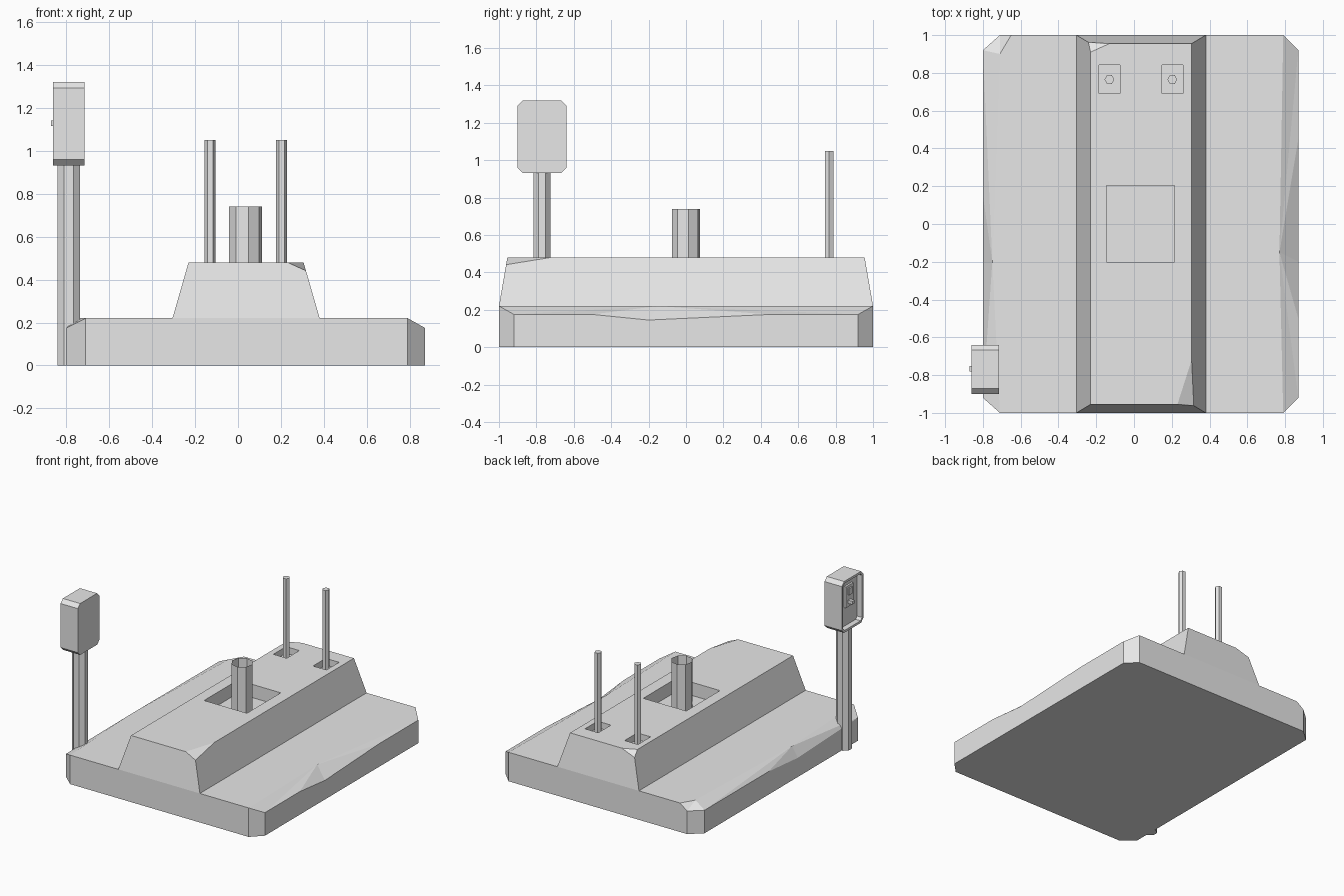
import bpy, bmesh, math
from mathutils import Vector

old = bpy.data.objects.get("Cube")
if old:
    bpy.data.objects.remove(old, do_unlink=True)

grey = bpy.data.materials.new("light_grey")
grey.use_nodes = True
grey.diffuse_color = (0.8, 0.8, 0.8, 1)
grey.node_tree.nodes["Principled BSDF"].inputs["Base Color"].default_value = (0.8, 0.8, 0.8, 1)


def finish(name, bm):
    bmesh.ops.recalc_face_normals(bm, faces=bm.faces)
    mesh = bpy.data.meshes.new(name)
    bm.to_mesh(mesh)
    bm.free()
    mesh.materials.append(grey)
    obj = bpy.data.objects.new(name, mesh)
    bpy.context.collection.objects.link(obj)
    return obj


def add_box(bm, lo, hi):
    lo, hi = Vector(lo), Vector(hi)
    for v in bmesh.ops.create_cube(bm, size=1)["verts"]:
        v.co = (lo + hi) / 2 + v.co * (hi - lo)


def prism(name, centre, rx, ry, z0, z1, sides, turn=0, caps=True):
    bm = bmesh.new()
    rings = []
    for z in (z0, z1):
        angles = [math.radians(turn) + math.tau * i / sides for i in range(sides)]
        rings.append([bm.verts.new((centre[0] + rx * math.cos(a), centre[1] + ry * math.sin(a), z))
                      for a in angles])
    for i in range(sides):
        j = (i + 1) % sides
        bm.faces.new((rings[0][i], rings[0][j], rings[1][j], rings[1][i]))
    if caps:
        for ring in rings:
            bm.faces.new(ring)
    return finish(name, bm)


# Base slab: chamfered corners, sloping side edges with a worn dip
TOP, EDGE, DIP = 0.22, 0.175, 0.145
bm = bmesh.new()
right = [bm.verts.new(p) for p in [
    (0.79, -1, TOP), (0.87, -0.92, EDGE), (0.87, -0.5, EDGE), (0.87, -0.2, DIP),
    (0.87, 0.45, EDGE), (0.87, 0.92, EDGE), (0.79, 1, TOP)]]
left = [bm.verts.new(p) for p in [
    (-0.8, 0.92, EDGE), (-0.8, 0.15, EDGE), (-0.8, -0.2, DIP),
    (-0.8, -0.92, EDGE), (-0.71, -1, TOP)]]
chip_back, chip_low, chip_side, mid_right, mid_left = [bm.verts.new(p) for p in [
    (-0.65, 1, TOP), (-0.71, 1, EDGE), (-0.71, 0.9, TOP), (0.77, -0.15, TOP), (-0.75, -0.2, TOP)]]
outline = right + [chip_back, chip_low] + left
floor = [bm.verts.new((v.co.x, v.co.y, 0)) for v in outline]
for i in range(len(outline)):
    j = (i + 1) % len(outline)
    bm.faces.new((floor[i], floor[j], outline[j], outline[i]))
bm.faces.new(floor)
for hub, rim in ((mid_right, right), (mid_left, [chip_side] + left)):
    for a, b in zip(rim, rim[1:]):
        bm.faces.new((hub, a, b))
bm.faces.new((chip_back, chip_low, chip_side))
bm.faces.new((chip_low, left[0], chip_side))
bm.faces.new((left[-1], right[0], mid_right, right[-1], chip_back, chip_side, mid_left))
finish("base_slab", bm)

# Raised ridge with two chipped top corners
bm = bmesh.new()
low = {(sx, sy): Vector((0.38 if sx > 0 else -0.305, sy, TOP)) for sx in (-1, 1) for sy in (-1, 1)}
high = {(sx, sy): Vector((0.305 if sx > 0 else -0.23, sy * 0.955, 0.48)) for sx, sy in low}
points = list(low.values()) + [high[1, 1], high[-1, -1]]
for key, dx, dy in (((1, -1), -0.075, 0.235), ((-1, 1), 0.1, -0.045)):
    points += [high[key] + Vector((dx, 0, 0)), high[key] + Vector((0, dy, 0)),
               high[key].lerp(low[key], 0.15)]
for p in points:
    bm.verts.new(p)
bmesh.ops.convex_hull(bm, input=bm.verts)
bmesh.ops.dissolve_limit(bm, angle_limit=0.01, verts=bm.verts, edges=bm.edges)
ridge = finish("ridge", bm)

# Square pits sunk in the ridge
POLES = (-0.13, 0.203)
bm = bmesh.new()
add_box(bm, (-0.145, -0.2, 0.38), (0.215, 0.205, 0.6))
for x in POLES:
    add_box(bm, (x - 0.056, 0.69, 0.43), (x + 0.056, 0.842, 0.6))
cutter = finish("pit_cutter", bm)
cutter.hide_render = True
cutter.hide_set(True)
cut = ridge.modifiers.new("pits", "BOOLEAN")
cut.operation = "DIFFERENCE"
cut.solver = "EXACT"
cut.object = cutter

# Open pipe in the middle pit and two thin poles at the back
prism("centre_pipe", (0.035, 0), 0.077, 0.077, 0.38, 0.74, 8, 10, caps=False)
for side, x in zip(("right", "left"), POLES):
    prism(side + "_pole", (x, 0.765), 0.026, 0.026, 0.43, 1.05, 6)

# Post carrying the control box
prism("control_post", (-0.787, -0.77), 0.057, 0.049, 0, 0.94, 8, 22.5)

# Control box: chamfered outline with a recessed face on its outer side
bm = bmesh.new()
Y0, Y1, Z0, Z1, C = -0.9, -0.64, 0.93, 1.32, 0.028
profile = [(Y0 + C, Z0), (Y1 - C, Z0), (Y1, Z0 + C), (Y1, Z1 - C),
           (Y1 - C, Z1), (Y0 + C, Z1), (Y0, Z1 - C), (Y0, Z0 + C)]
inner = [bm.verts.new((-0.715, y, z)) for y, z in profile]
outer = [bm.verts.new((-0.86, y, z)) for y, z in profile]
for i in range(8):
    j = (i + 1) % 8
    bm.faces.new((inner[i], inner[j], outer[j], outer[i]))
bm.faces.new(inner)
face = bm.faces.new(outer)
bmesh.ops.recalc_face_normals(bm, faces=bm.faces)
bmesh.ops.inset_region(bm, faces=[face], thickness=0.018)
bmesh.ops.inset_region(bm, faces=[face], thickness=0.001, depth=-0.04)
finish("control_box", bm)

# Switch plate and knob inside the recess
for name, lo, hi in (
        ("switch_plate", (-0.835, -0.815, 1.09), (-0.815, -0.725, 1.25)),
        ("switch_knob", (-0.87, -0.78, 1.115), (-0.83, -0.752, 1.14)),
        ("switch_button", (-0.845, -0.79, 1.18), (-0.83, -0.75, 1.23))):
    bm = bmesh.new()
    add_box(bm, lo, hi)
    finish(name, bm)
